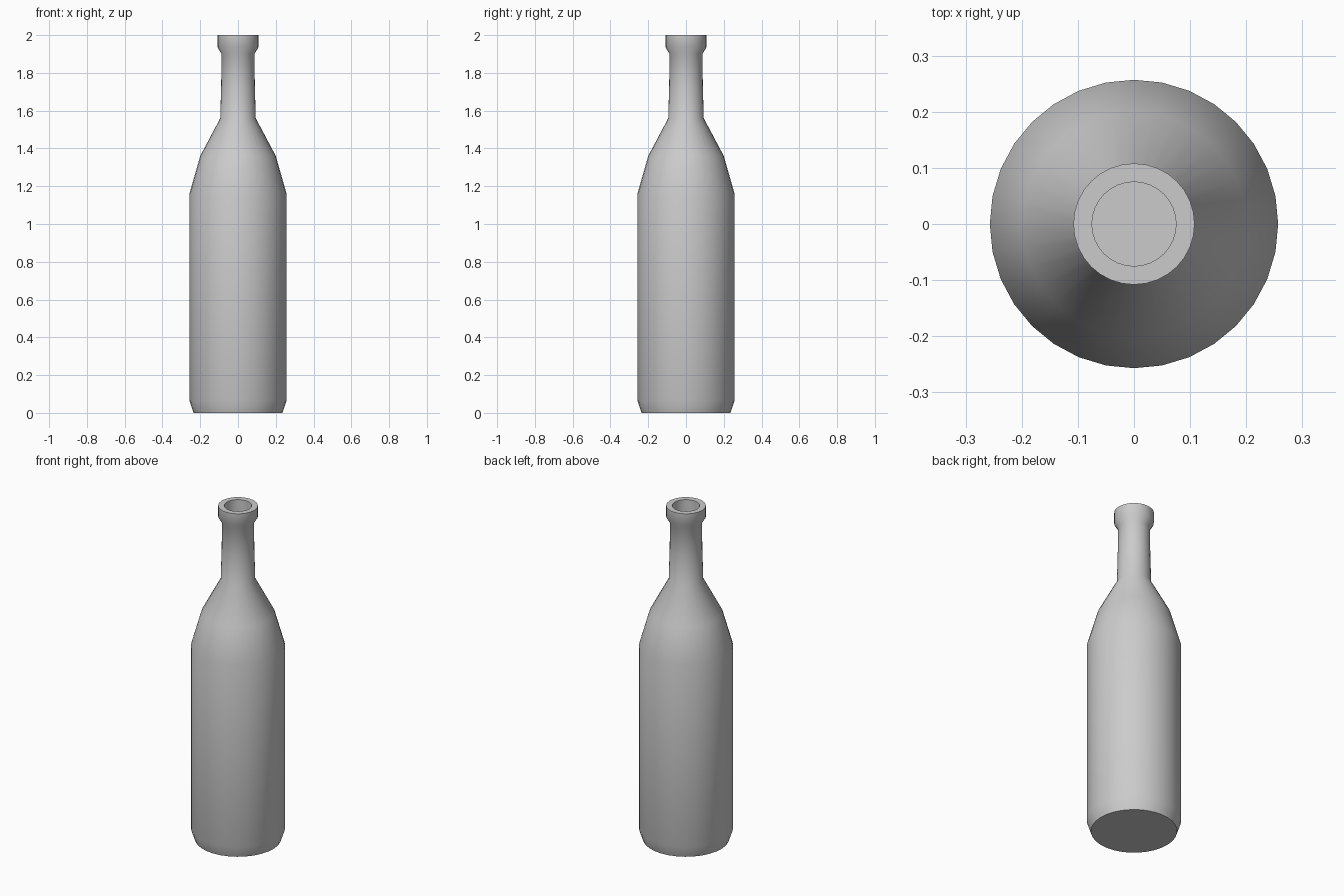
import bpy, bmesh, math

if "Cube" in bpy.data.objects:
    bpy.data.objects.remove(bpy.data.objects["Cube"])

SEGMENTS = 32

# Profile (radius, height): base, body, shoulder, neck, lip, then the bore
profile = [
    (0.235, 0.0), (0.257, 0.066), (0.257, 1.16), (0.2, 1.36),
    (0.094, 1.56), (0.089, 1.74), (0.087, 1.90), (0.108, 1.935),
    (0.108, 2.0), (0.075, 2.0), (0.075, 1.56),
]

bm = bmesh.new()
rings = []
for r, z in profile:
    rings.append([bm.verts.new((r * math.cos(2 * math.pi * i / SEGMENTS),
                                r * math.sin(2 * math.pi * i / SEGMENTS), z))
                  for i in range(SEGMENTS)])

# Walls between neighbouring rings
for low, high in zip(rings, rings[1:]):
    for i in range(SEGMENTS):
        j = (i + 1) % SEGMENTS
        bm.faces.new((low[i], low[j], high[j], high[i]))

# Underside and bore floor
bm.faces.new(rings[0][::-1])
bm.faces.new(rings[-1])

mesh = bpy.data.meshes.new("bottle")
bm.to_mesh(mesh)
bm.free()
bottle = bpy.data.objects.new("bottle", mesh)
bpy.context.collection.objects.link(bottle)

# Smooth sides with crisp base and rim
bpy.context.view_layer.objects.active = bottle
bottle.select_set(True)
bpy.ops.object.shade_smooth_by_angle(angle=math.radians(50))
